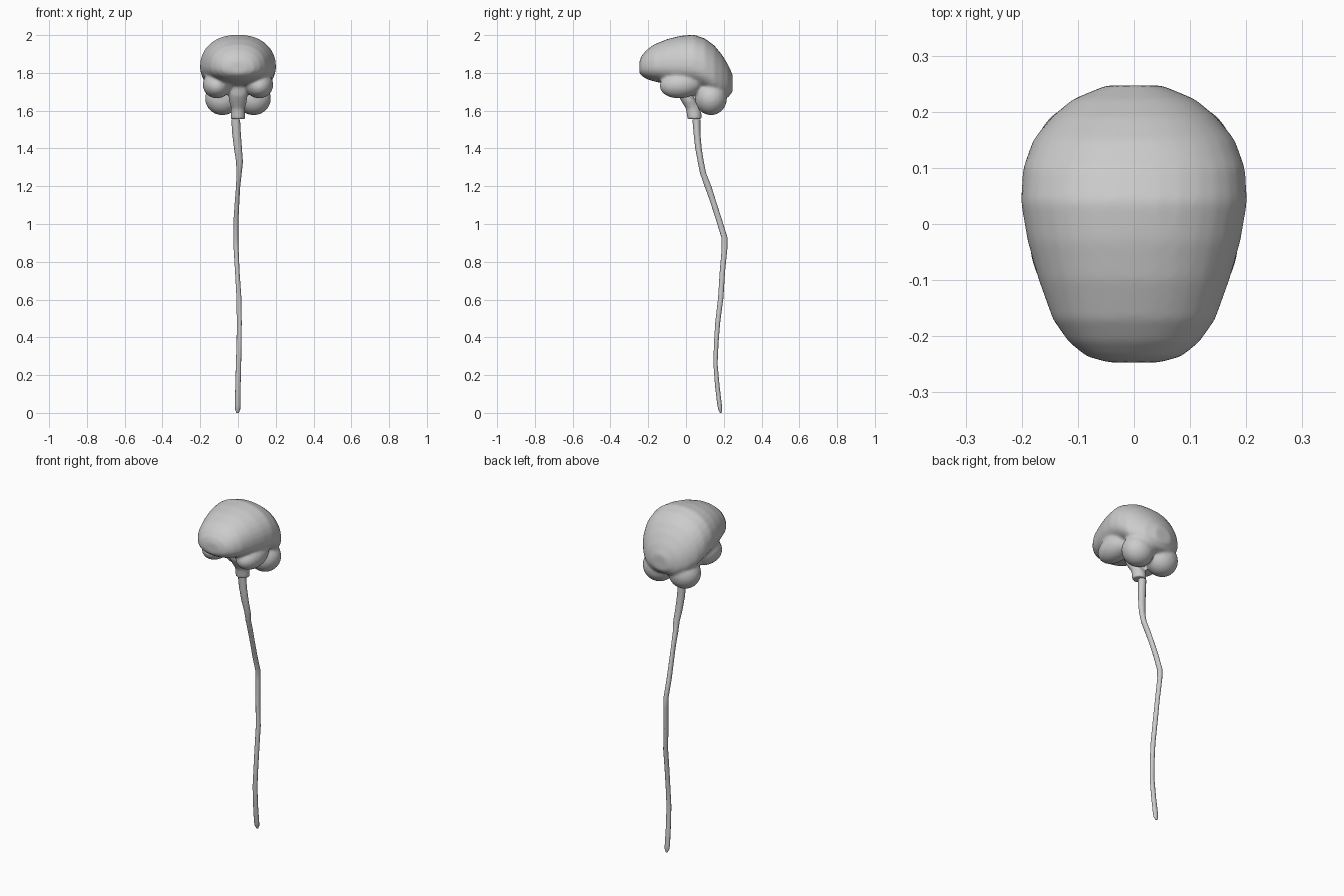
import bpy, bmesh, math
from mathutils import Vector, Matrix

if "Cube" in bpy.data.objects:
    bpy.data.objects.remove(bpy.data.objects["Cube"])


def loft(bm, rings):
    """Skin a list of point rings and cap both ends."""
    loops = [[bm.verts.new(p) for p in r] for r in rings]
    n = len(loops[0])
    for a, b in zip(loops, loops[1:]):
        for i in range(n):
            bm.faces.new((a[i], a[(i + 1) % n], b[(i + 1) % n], b[i]))
    bm.faces.new(loops[0][::-1])
    bm.faces.new(loops[-1])


def flat_ring(x, y, z, rx, ry, n):
    return [(x + rx * math.cos(t), y + ry * math.sin(t), z)
            for t in (2 * math.pi * i / n for i in range(n))]


def lobe_ring(y, w, top, bottom, n=32):
    mid = bottom + 0.4 * (top - bottom)
    pts = []
    for i in range(n):
        t = 2 * math.pi * i / n
        c, s = math.cos(t), math.sin(t)
        px = math.copysign(abs(c) ** 0.92, c)
        pz = math.copysign(abs(s) ** 0.92, s)
        pts.append((w * px, y, mid + pz * ((top - mid) if s > 0 else (mid - bottom))))
    return pts


def ellipsoid(bm, centre, radii, tilt=0):
    m = (Matrix.Translation(centre) @ Matrix.Rotation(tilt, 4, 'X')
         @ Matrix.Diagonal((*radii, 1)))
    bmesh.ops.create_uvsphere(bm, u_segments=24, v_segments=16, radius=1, matrix=m)


def make_object(name, bm):
    bmesh.ops.recalc_face_normals(bm, faces=bm.faces[:])
    me = bpy.data.meshes.new(name)
    bm.to_mesh(me)
    bm.free()
    me.polygons.foreach_set("use_smooth", [True] * len(me.polygons))
    ob = bpy.data.objects.new(name, me)
    bpy.context.collection.objects.link(ob)
    return ob


# Brain: cerebrum sections (y, half width, top, bottom)
bm = bmesh.new()
sections = [(-.247, .045, 1.86, 1.80), (-.236, .085, 1.889, 1.785),
            (-.21, .117, 1.92, 1.768), (-.17, .145, 1.95, 1.755),
            (-.10, .170, 1.979, 1.74), (-.03, .190, 1.996, 1.73),
            (.04, .202, 2.003, 1.72), (.10, .198, 1.982, 1.70),
            (.15, .180, 1.945, 1.67), (.19, .148, 1.897, 1.66),
            (.222, .110, 1.845, 1.67), (.247, .05, 1.79, 1.70)]
loft(bm, [lobe_ring(*s) for s in sections])

# Temporal lobes and cerebellum halves
for s in (-1, 1):
    ellipsoid(bm, (s * .112, -.025, 1.738), (.075, .115, .072), 0.12)
    ellipsoid(bm, (s * .083, .132, 1.665), (.092, .085, .089))

# Brainstem: pons, then the flared foot
stem = [(-.01, 1.75, .045, .045), (-.002, 1.68, .05, .04), (.015, 1.65, .048, .04),
        (.035, 1.61, .036, .036), (.042, 1.59, .038, .04), (.045, 1.556, .040, .038)]
loft(bm, [flat_ring(0, y, z, rx, ry, 20) for y, z, rx, ry in stem])
brain = make_object("brain", bm)
rm = brain.modifiers.new("fuse", 'REMESH')
rm.mode = 'VOXEL'
rm.voxel_size = 0.009
rm.use_smooth_shade = True
sm = brain.modifiers.new("soften", 'SMOOTH')
sm.factor = 0.5
sm.iterations = 5

# Spinal cord: path stations (x, y, z, half width, half depth)
cord = [(-.012, .055, 1.553, .023, .021), (-.008, .058, 1.48, .023, .018),
        (0, .066, 1.40, .021, .017), (.008, .078, 1.33, .018, .016),
        (.006, .090, 1.27, .014, .016), (.001, .116, 1.20, .011, .018),
        (-.004, .140, 1.13, .012, .016), (-.010, .172, 1.03, .013, .016),
        (-.011, .203, .93, .013, .016), (-.010, .204, .87, .013, .015),
        (-.003, .192, .74, .012, .014), (.005, .184, .61, .013, .014),
        (.007, .168, .48, .013, .013), (.006, .160, .37, .013, .012),
        (.003, .156, .26, .014, .011), (.000, .166, .14, .014, .012),
        (-.002, .178, .04, .015, .012), (-.002, .181, .018, .014, .010),
        (-.002, .184, 0, .006, .004)]
bm = bmesh.new()
loft(bm, [flat_ring(*c, 12) for c in cord])
make_object("spinal_cord", bm)
for ob in bpy.context.collection.objects:
    ob.select_set(ob.name == "spinal_cord")
    if ob.name == "spinal_cord":
        bpy.context.view_layer.objects.active = ob
bpy.ops.object.shade_smooth_by_angle(angle=math.radians(50))
